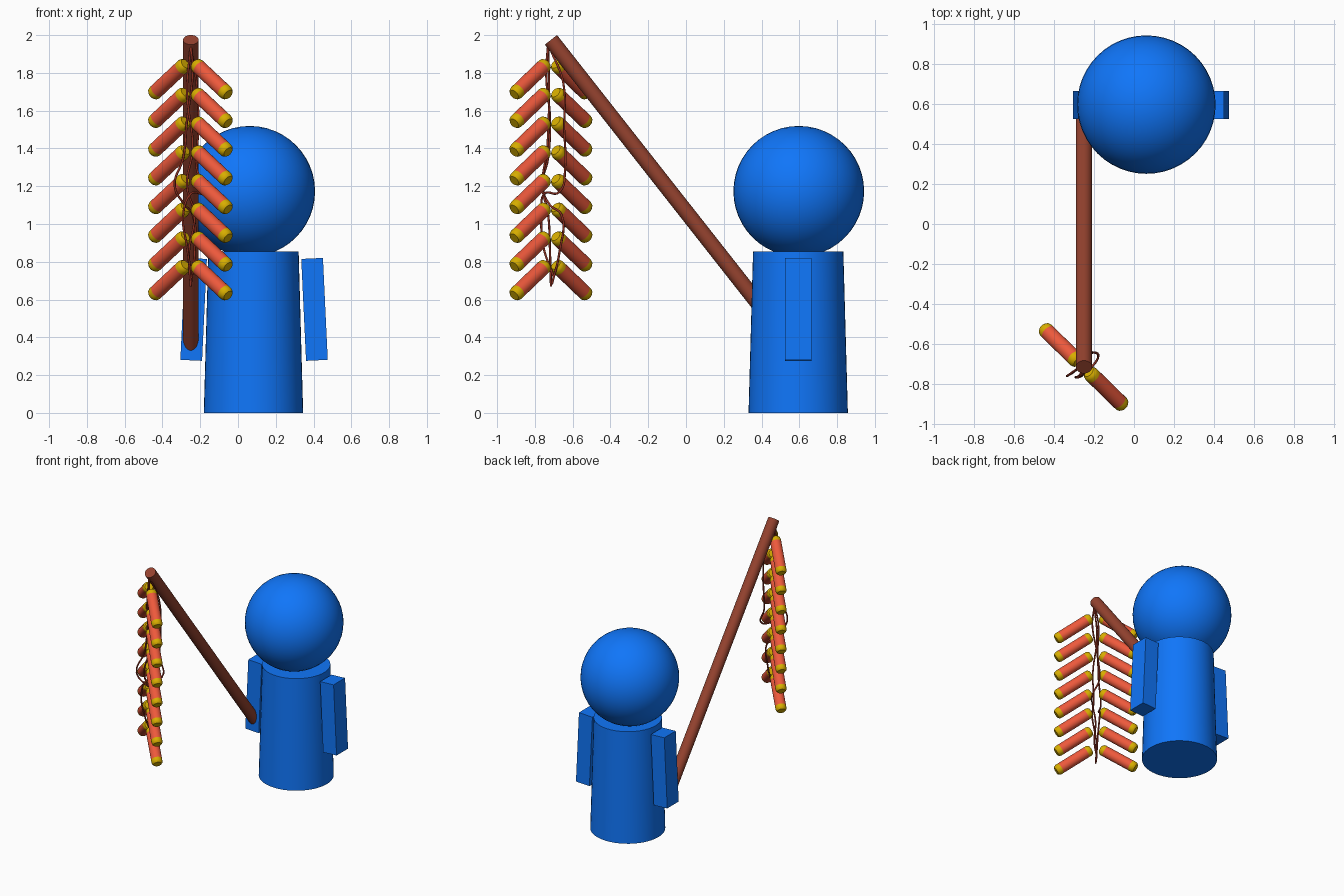
import bpy, bmesh, math
from mathutils import Vector

if "Cube" in bpy.data.objects:
    bpy.data.objects.remove(bpy.data.objects["Cube"])


def material(name, rgb):
    m = bpy.data.materials.new(name)
    m.diffuse_color = (*rgb, 1)
    m.use_nodes = True
    m.node_tree.nodes["Principled BSDF"].inputs["Base Color"].default_value = m.diffuse_color
    return m


BLUE = material("blue", (0.005, 0.18, 0.95))
RED = material("red_paper", (0.85, 0.10, 0.045))
GOLD = material("gold", (0.68, 0.42, 0.0))
WOOD = material("wood", (0.30, 0.055, 0.028))
FUSE = material("fuse", (0.28, 0.03, 0.015))


def lathe(name, profile, mats, start, end, sides=32):
    """Revolve (radius, fraction, material index) rings along start -> end."""
    start, end = Vector(start), Vector(end)
    axis = end - start
    turn = axis.to_track_quat('Z', 'Y')
    bm = bmesh.new()
    rings = []
    for r, t, _ in profile:
        rings.append([bm.verts.new(start + axis * t + turn @ Vector(
            (r * math.cos(math.tau * i / sides), r * math.sin(math.tau * i / sides), 0)))
            for i in range(sides)])
    for k in range(len(rings) - 1):
        for i in range(sides):
            j = (i + 1) % sides
            f = bm.faces.new((rings[k][i], rings[k][j], rings[k + 1][j], rings[k + 1][i]))
            f.material_index = profile[k][2]
    bm.faces.new(rings[0][::-1]).material_index = profile[0][2]
    bm.faces.new(rings[-1]).material_index = profile[-1][2]
    mesh = bpy.data.meshes.new(name)
    bm.to_mesh(mesh)
    bm.free()
    for m in mats:
        mesh.materials.append(m)
    ob = bpy.data.objects.new(name, mesh)
    bpy.context.collection.objects.link(ob)
    bpy.context.view_layer.objects.active = ob
    bpy.ops.object.select_all(action='DESELECT')
    ob.select_set(True)
    bpy.ops.object.shade_smooth_by_angle(angle=math.radians(35))
    return ob


# Figure: tapered body and round head
lathe("body", [(0.263, 0, 0), (0.239, 1, 0)], [BLUE], (0.082, 0.594, 0), (0.082, 0.594, 0.855), 48)
bpy.ops.mesh.primitive_uv_sphere_add(segments=48, ring_count=24, radius=0.346,
                                     location=(0.062, 0.597, 1.173))
head = bpy.context.object
head.name = "head"
head.data.materials.append(BLUE)
bpy.ops.object.shade_smooth()

# Box arms, splayed slightly outwards
for side, label in ((1, "left"), (-1, "right")):
    bpy.ops.mesh.primitive_cube_add(size=1, location=(0.085 + side * 0.32, 0.595, 0.548),
                                    rotation=(0, -side * math.radians(2.7), 0))
    arm = bpy.context.object
    arm.name = label + "_arm"
    arm.scale = (0.115, 0.14, 0.54)
    arm.data.materials.append(BLUE)

# Slanted pole held in the hand
lathe("pole", [(0.041, 0, 0), (0.041, 1, 0)], [WOOD], (-0.25, 0.562, 0.35), (-0.25, -0.715, 1.975))

# Firecrackers: two diagonal columns with gold caps
CX, CY = -0.252, -0.715
tube = [(0.028, 0, 0), (0.036, 0.03, 0), (0.039, 0.07, 0), (0.039, 0.13, 1),
        (0.039, 0.87, 0), (0.039, 0.93, 0), (0.036, 0.97, 0), (0.028, 1, 0)]
for row in range(8):
    z = 1.69 - 0.152 * row
    for side in (-1, 1):
        lathe(f"firecracker_{row}_{'right' if side > 0 else 'left'}", tube, [GOLD, RED],
              (CX + side * 0.026, CY - side * 0.025, z + 0.158),
              (CX + side * 0.2, CY - side * 0.195, z - 0.005), 24)


# Thin fuse strings hanging from the pole tip
def string(name, points):
    cu = bpy.data.curves.new(name, 'CURVE')
    cu.dimensions = '3D'
    cu.bevel_depth = 0.006
    cu.bevel_resolution = 2
    cu.resolution_u = 6
    cu.use_fill_caps = True
    sp = cu.splines.new('BEZIER')
    sp.bezier_points.add(len(points) - 1)
    for bp, p in zip(sp.bezier_points, points):
        bp.co = p
        bp.handle_left_type = bp.handle_right_type = 'AUTO'
    cu.materials.append(FUSE)
    bpy.context.collection.objects.link(bpy.data.objects.new(name, cu))


string("fuse_front", [(-0.25, -0.73, 1.95), (-0.24, -0.74, 1.8), (-0.27, -0.72, 1.55),
                      (-0.29, -0.73, 1.35), (-0.335, -0.76, 1.2), (-0.28, -0.72, 1.1),
                      (-0.24, -0.66, 1.05), (-0.23, -0.67, 0.85), (-0.25, -0.71, 0.68)])
string("fuse_back", [(-0.25, -0.72, 1.93), (-0.22, -0.65, 1.75), (-0.21, -0.645, 1.5),
                     (-0.22, -0.64, 1.3), (-0.18, -0.67, 1.17), (-0.25, -0.75, 1.16),
                     (-0.29, -0.765, 1.05), (-0.27, -0.755, 0.88), (-0.245, -0.70, 0.72)])
string("fuse_middle", [(-0.25, -0.73, 1.94), (-0.27, -0.725, 1.7), (-0.24, -0.735, 1.4),
                       (-0.27, -0.76, 1.2), (-0.23, -0.73, 1.05), (-0.26, -0.72, 0.85),
                       (-0.25, -0.715, 0.67)])
